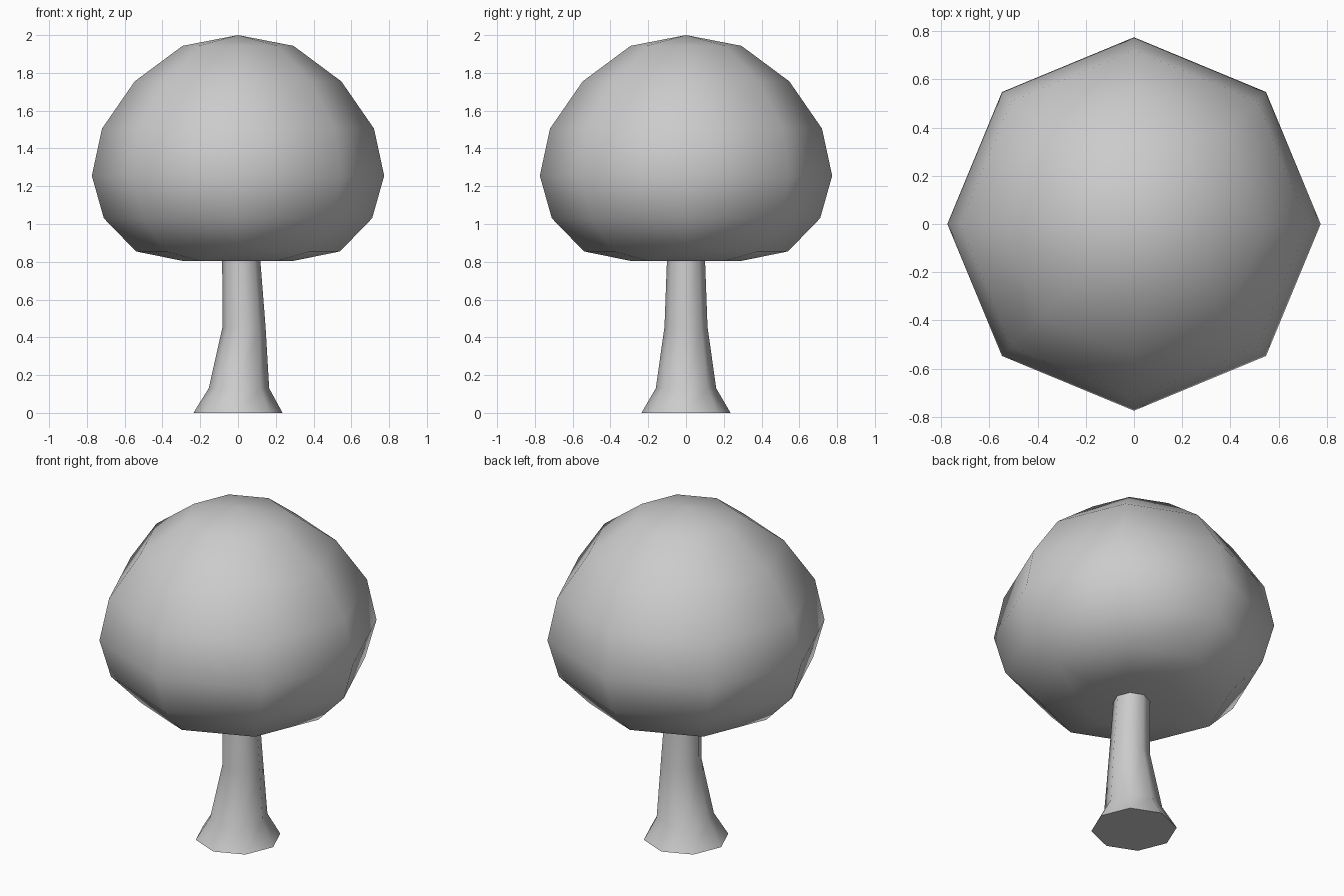
import bpy, bmesh
from math import cos, sin, pi, radians

cube = bpy.data.objects.get("Cube")
if cube:
    bpy.data.objects.remove(cube, do_unlink=True)

SIDES = 8

grey = bpy.data.materials.new("plain grey")
grey.use_nodes = True
colour = (0.6, 0.6, 0.6, 1)
grey.diffuse_color = colour
grey.node_tree.nodes["Principled BSDF"].inputs["Base Color"].default_value = colour


def loft(name, rings, bottom=None, top=None, sharp=180):
    """Skin stacked octagons (z, radius, x offset); ends are a pole height or a flat cap."""
    bm = bmesh.new()
    loops = [[bm.verts.new((x + r * cos(2 * pi * i / SIDES), r * sin(2 * pi * i / SIDES), z))
              for i in range(SIDES)] for z, r, x in rings]
    for low, high in zip(loops, loops[1:]):
        for i in range(SIDES):
            j = (i + 1) % SIDES
            bm.faces.new((low[i], low[j], high[j], high[i]))
    for loop, pole in ((loops[0], bottom), (loops[-1], top)):
        if pole is None:
            bm.faces.new(loop)
        else:
            tip = bm.verts.new((0, 0, pole))
            for i in range(SIDES):
                bm.faces.new((loop[i], loop[(i + 1) % SIDES], tip))
    bmesh.ops.recalc_face_normals(bm, faces=bm.faces)
    mesh = bpy.data.meshes.new(name)
    bm.to_mesh(mesh)
    bm.free()
    mesh.materials.append(grey)
    obj = bpy.data.objects.new(name, mesh)
    bpy.context.collection.objects.link(obj)
    bpy.ops.object.select_all(action='DESELECT')
    obj.select_set(True)
    bpy.context.view_layer.objects.active = obj
    bpy.ops.object.shade_smooth_by_angle(angle=radians(sharp))
    return obj


# Flared trunk with a slight lean, running up into the crown
loft("trunk", [(0, 0.236, 0), (0.13, 0.16, 0.005), (0.455, 0.114, 0.032),
               (0.86, 0.099, 0.015)], sharp=50)

# Rounded crown with a flattened underside
loft("crown", [(0.805, 0.295, 0), (0.855, 0.54, 0), (1.03, 0.71, 0), (1.255, 0.774, 0),
               (1.505, 0.72, 0), (1.755, 0.547, 0), (1.943, 0.294, 0)],
     bottom=0.805, top=2.0)
